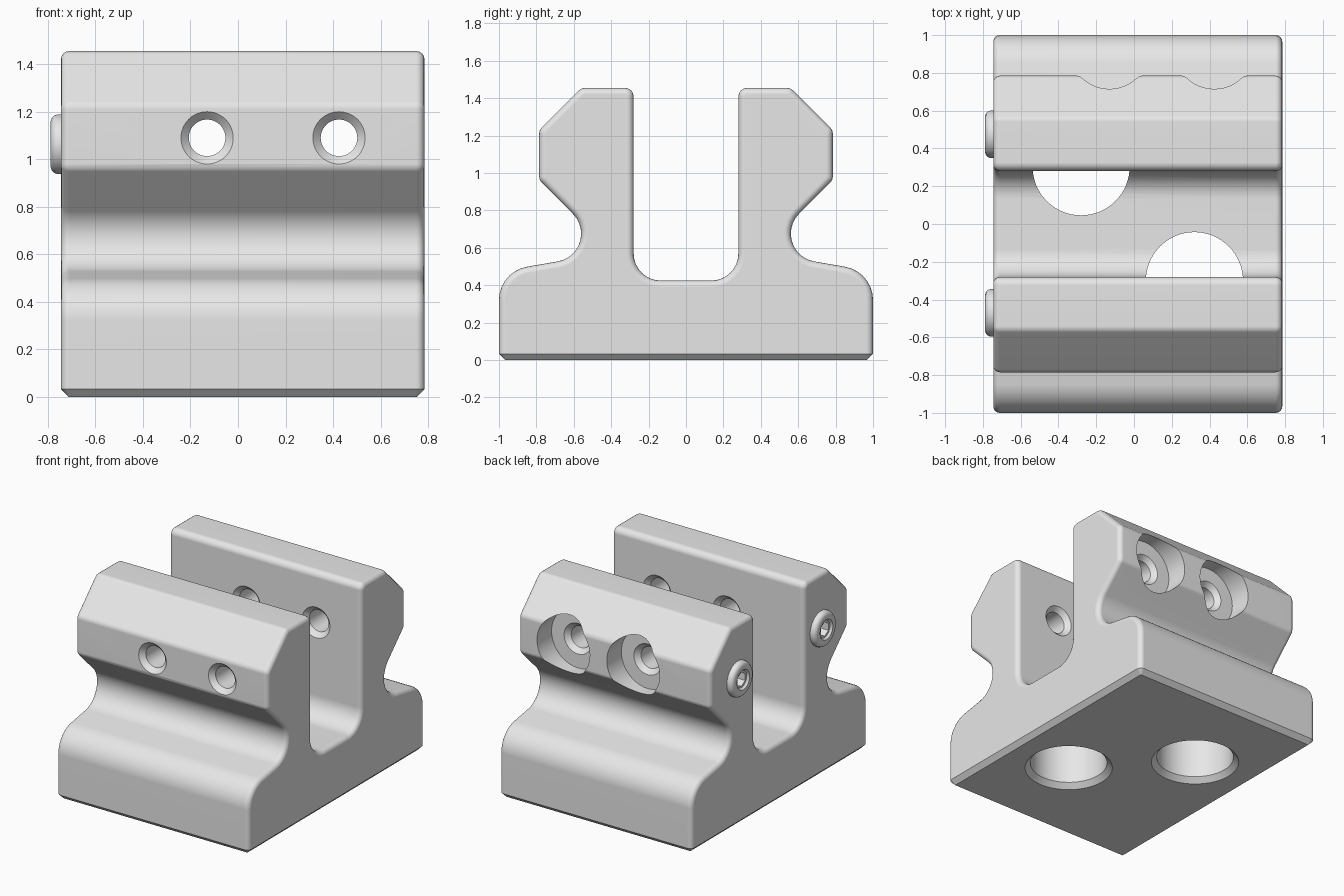
import bpy, bmesh, math
from mathutils import Vector, Matrix

if "Cube" in bpy.data.objects:
    bpy.data.objects.remove(bpy.data.objects["Cube"])

X0, X1 = -0.745, 0.785

grey = bpy.data.materials.new("light_grey")
grey.diffuse_color = (0.8, 0.8, 0.8, 1)
grey.use_nodes = True
grey.node_tree.nodes["Principled BSDF"].inputs["Base Color"].default_value = grey.diffuse_color


def make_object(name, bm):
    bmesh.ops.recalc_face_normals(bm, faces=bm.faces)
    me = bpy.data.meshes.new(name)
    bm.to_mesh(me)
    bm.free()
    me.materials.append(grey)
    ob = bpy.data.objects.new(name, me)
    bpy.context.collection.objects.link(ob)
    return ob


def fillet(corners):
    """Round each (y, z, radius) corner of a closed polygon."""
    out = []
    n = len(corners)
    for i, (y, z, r) in enumerate(corners):
        p = Vector((y, z))
        if r == 0:
            out.append(p)
            continue
        a = (Vector(corners[i - 1][:2]) - p).normalized()
        b = (Vector(corners[(i + 1) % n][:2]) - p).normalized()
        half = a.angle(b) / 2
        c = p + (a + b).normalized() * (r / math.sin(half))
        t = r / math.tan(half)
        u, v = p + a * t - c, p + b * t - c
        turn = math.pi - 2 * half
        steps = max(2, math.ceil(math.degrees(turn) / 12)) if r > 0.1 else max(2, round(math.degrees(turn) / 22))
        for k in range(steps + 1):
            f = k / steps
            out.append(c + (u * math.sin((1 - f) * turn) + v * math.sin(f * turn)) / math.sin(turn)
                       if abs(math.sin(turn)) > 1e-6 else c + u.lerp(v, f))
    return out


def revolve(name, profile, loc, axis, segs=48):
    """Closed solid from (radius, distance) rings along an axis."""
    bm = bmesh.new()
    rot = Vector((0, 0, 1)).rotation_difference(Vector(axis)).to_matrix().to_4x4()
    mat = Matrix.Translation(loc) @ rot
    rings = []
    for r, h in profile:
        rings.append([bm.verts.new(mat @ Vector((r * math.cos(2 * math.pi * k / segs),
                                                 r * math.sin(2 * math.pi * k / segs), h)))
                      for k in range(segs)])
    for a, b in zip(rings, rings[1:]):
        for k in range(segs):
            j = (k + 1) % segs
            bm.faces.new((a[k], a[j], b[j], b[k]))
    bm.faces.new(rings[0])
    bm.faces.new(rings[-1])
    return make_object(name, bm)


def cut(target, cutter):
    mod = target.modifiers.new("cut", 'BOOLEAN')
    mod.operation = 'DIFFERENCE'
    mod.solver = 'EXACT'
    mod.object = cutter
    bpy.context.view_layer.objects.active = target
    bpy.ops.object.modifier_apply(modifier=mod.name)
    bpy.data.objects.remove(cutter)


def finish(ob):
    bpy.ops.object.select_all(action='DESELECT')
    ob.select_set(True)
    bpy.context.view_layer.objects.active = ob
    bpy.ops.object.shade_smooth_by_angle(angle=math.radians(31))
    mod = ob.modifiers.new("normals", 'WEIGHTED_NORMAL')
    mod.keep_sharp = True


# Body: mirrored clamp section, run along x
half = [(1, 0, 0), (1, 0.473, 0.18), (0.40, 0.577, 0.15), (0.785, 0.962, 0.045),
        (0.785, 1.23, 0.045), (0.56, 1.455, 0.045), (0.28, 1.455, 0.045), (0.28, 0.425, 0.145)]
section = fillet(half + [(-y, z, r) for y, z, r in reversed(half)])
bm = bmesh.new()
left = [bm.verts.new((X0, p.x, p.y)) for p in section]
right = [bm.verts.new((X1, p.x, p.y)) for p in section]
bm.faces.new(left)
bm.faces.new(right)
for i in range(len(section)):
    j = (i + 1) % len(section)
    bm.faces.new((left[i], left[j], right[j], right[i]))
bmesh.ops.recalc_face_normals(bm, faces=bm.faces)

# Rounded end edges, then the straight chamfer under the base
ends = [e for e in bm.edges if abs(e.verts[0].co.x - e.verts[1].co.x) < 1e-5
        and max(v.co.z for v in e.verts) > 1e-4]
bmesh.ops.bevel(bm, geom=ends, offset=0.035, segments=4, profile=0.5,
                affect='EDGES', clamp_overlap=False)
base = [e for e in bm.edges if max(v.co.z for v in e.verts) < 1e-4]
bmesh.ops.bevel(bm, geom=base, offset=0.033, segments=1, affect='EDGES', clamp_overlap=False)
body = make_object("clamp_body", bm)

# Cross bolt holes through both arms, with countersinks and rear counterbores
R, C, S = 0.077, 0.11, 0.033
for x in (-0.13, 0.425):
    cut(body, revolve("front_bolt_hole",
                      [(C + 0.1, -0.885), (C, -0.785), (R, -0.785 + S), (R, -0.28 - S), (C, -0.28), (C + 0.05, -0.23)],
                      (x, 0, 1.09), (0, 1, 0)))
    cut(body, revolve("rear_bolt_hole",
                      [(C + 0.05, 0.23), (C, 0.28), (R, 0.28 + S), (R, 0.62 - S), (C, 0.62), (0.21, 0.62), (0.21, 0.9)],
                      (x, 0, 1.09), (0, 1, 0)))

# Large mounting holes in the base, opening into the slot
for x, y in ((-0.28, 0.303), (0.32, -0.30)):
    cut(body, revolve("mounting_hole", [(0.343, -0.05), (0.293, 0), (0.257, 0.036), (0.257, 0.58)],
                      (x, y, 0), (0, 0, 1), 64))

# Side screws: rounded head, dished centre and hex socket
for name, y in (("rear_side_screw", 0.475), ("front_side_screw", -0.47)):
    at = (X0, y, 1.063)
    cut(body, revolve("screw_bore", [(0.11, -0.1), (0.11, 0.05)], at, (-1, 0, 0)))
    screw = revolve(name, [(0.105, -0.095), (0.105, -0.003), (0.125, -0.003), (0.125, 0.017), (0.121, 0.028),
                           (0.112, 0.038), (0.098, 0.043), (0.072, 0.043), (0.06, 0.028)], at, (-1, 0, 0))
    cut(screw, revolve("hex_socket", [(0.05, -0.06), (0.05, 0.06)], at, (-1, 0, 0), 6))
    finish(screw)
finish(body)
